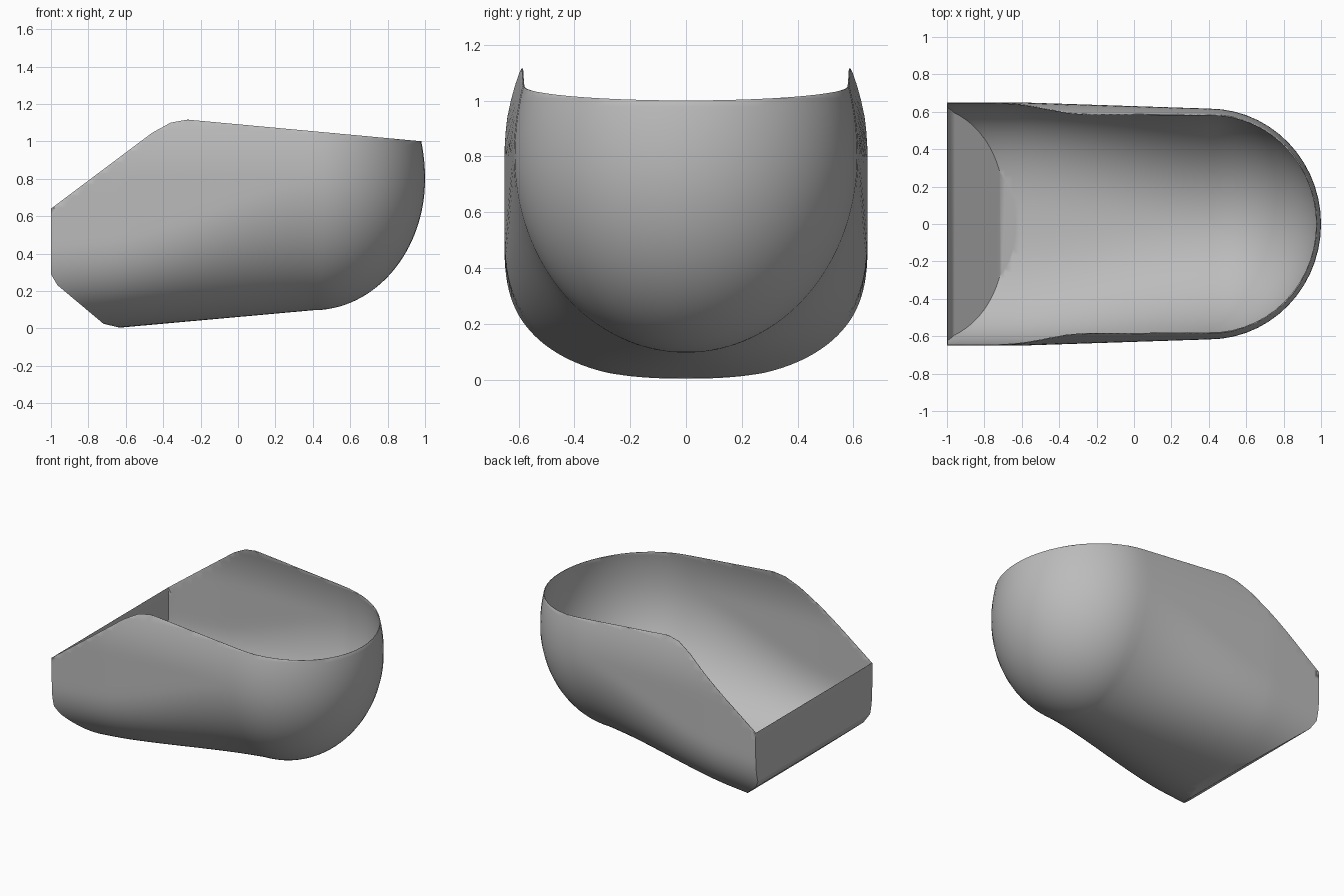
import bpy, bmesh, math
from mathutils import Vector

cube = bpy.data.objects.get("Cube")
if cube:
    bpy.data.objects.remove(cube)

BACK, PIVOT, TOP = -1.0, 0.4, 1.16
ROWS, STATIONS, FAN = 32, 36, 28


def keel(x):
    return 0.005 + 0.09 * (x + 0.62)


def section(x):
    """Half profile of the hull at x: (outward fraction, lean, height) from keel to rim."""
    t = max(0.0, min(1.0, (x + 0.7) / (PIVOT + 0.7)))
    t = t * t * (3 - 2 * t)
    floor, power = keel(x), 2.4 - 0.4 * t
    height = 0.5 + 0.2 * t
    points = []
    for i in range(ROWS + 1):
        a = math.pi / 2 * i / ROWS
        points.append((math.sin(a) ** (2 / power),
                       floor + height * (1 - math.cos(a) ** (2 / power))))
    start = floor + height
    points += [(1.0, start + (TOP - start) * i / 12) for i in range(1, 13)]
    return [(f, 0.5 * max(0, z - 0.8) ** 2, z) for f, z in points]


def column(x, rx, ry, angle):
    """One vertical strip of points, swept outward at an angle from the keel."""
    c, s = math.cos(angle), math.sin(angle)
    return [Vector((x + (rx * f - lean) * s, (ry * f - lean) * c, z))
            for f, lean, z in section(x)]


def half_width(x):
    return 0.65 - 0.033 * max(0.0, x + 0.6)


# Hull: straight sides joined by a rounded nose, closed by a flat end wall
xs = [BACK + (PIVOT - BACK) * i / STATIONS for i in range(STATIONS)]
columns = [column(x, 0, half_width(x), 0) for x in xs]
columns += [column(PIVOT, 0.6, half_width(PIVOT), math.pi * i / FAN) for i in range(FAN + 1)]
columns += [column(x, 0, half_width(x), math.pi) for x in reversed(xs)]

bm = bmesh.new()
grid = [[bm.verts.new(p) for p in col] for col in columns]
for a, b in zip(grid, grid[1:] + grid[:1]):
    for i in range(len(a) - 1):
        bm.faces.new((a[i], a[i + 1], b[i + 1], b[i]))
bmesh.ops.remove_doubles(bm, verts=bm.verts[:], dist=0.0005)


def cut(p, q, fill):
    """Trim away everything left of the line p-q, seen from the front."""
    (px, pz), (qx, qz) = p, q
    normal = Vector((pz - qz, 0, qx - px)).normalized()
    result = bmesh.ops.bisect_plane(
        bm, geom=bm.verts[:] + bm.edges[:] + bm.faces[:], dist=1e-5,
        plane_co=(px, 0, pz), plane_no=normal, clear_outer=True)
    if fill:
        edges = [e for e in result["geom_cut"]
                 if isinstance(e, bmesh.types.BMEdge) and e.is_boundary]
        bmesh.ops.holes_fill(bm, edges=edges, sides=0)


# Sloped underside of the end, with softened edges
cut((-0.69, 0.0), (-1.0, 0.26), True)
cut((-0.63, 0.003), (-0.72, 0.025), True)
cut((-0.965, 0.23), (-1.0, 0.29), True)

# Open rim: steep slope, rounded peak, gentle slope to the nose
rim = [(-1.0, 0.64), (-0.46, 1.045), (-0.36, 1.10), (-0.27, 1.116), (0.985, 1.0)]
for p, q in zip(rim, rim[1:]):
    cut(p, q, False)

bmesh.ops.recalc_face_normals(bm, faces=bm.faces[:])
nose = max(bm.faces, key=lambda f: f.calc_center_median().x)
if nose.normal.x < 0:
    bmesh.ops.reverse_faces(bm, faces=bm.faces[:])

mesh = bpy.data.meshes.new("scoop_shell")
bm.to_mesh(mesh)
bm.free()
shell = bpy.data.objects.new("scoop_shell", mesh)
bpy.context.collection.objects.link(shell)

# Plain grey finish
grey = bpy.data.materials.new("plain_grey")
grey.use_nodes = True
color = (0.5, 0.5, 0.5, 1)
grey.diffuse_color = color
grey.node_tree.nodes["Principled BSDF"].inputs["Base Color"].default_value = color
mesh.materials.append(grey)

bpy.context.view_layer.objects.active = shell
shell.select_set(True)
bpy.ops.object.shade_smooth_by_angle(angle=math.radians(30))

# Thin wall and clean shading on the flat end
wall = shell.modifiers.new("wall", "SOLIDIFY")
wall.thickness = 0.006
wall.offset = -1
shade = shell.modifiers.new("shading", "WEIGHTED_NORMAL")
shade.keep_sharp = True
